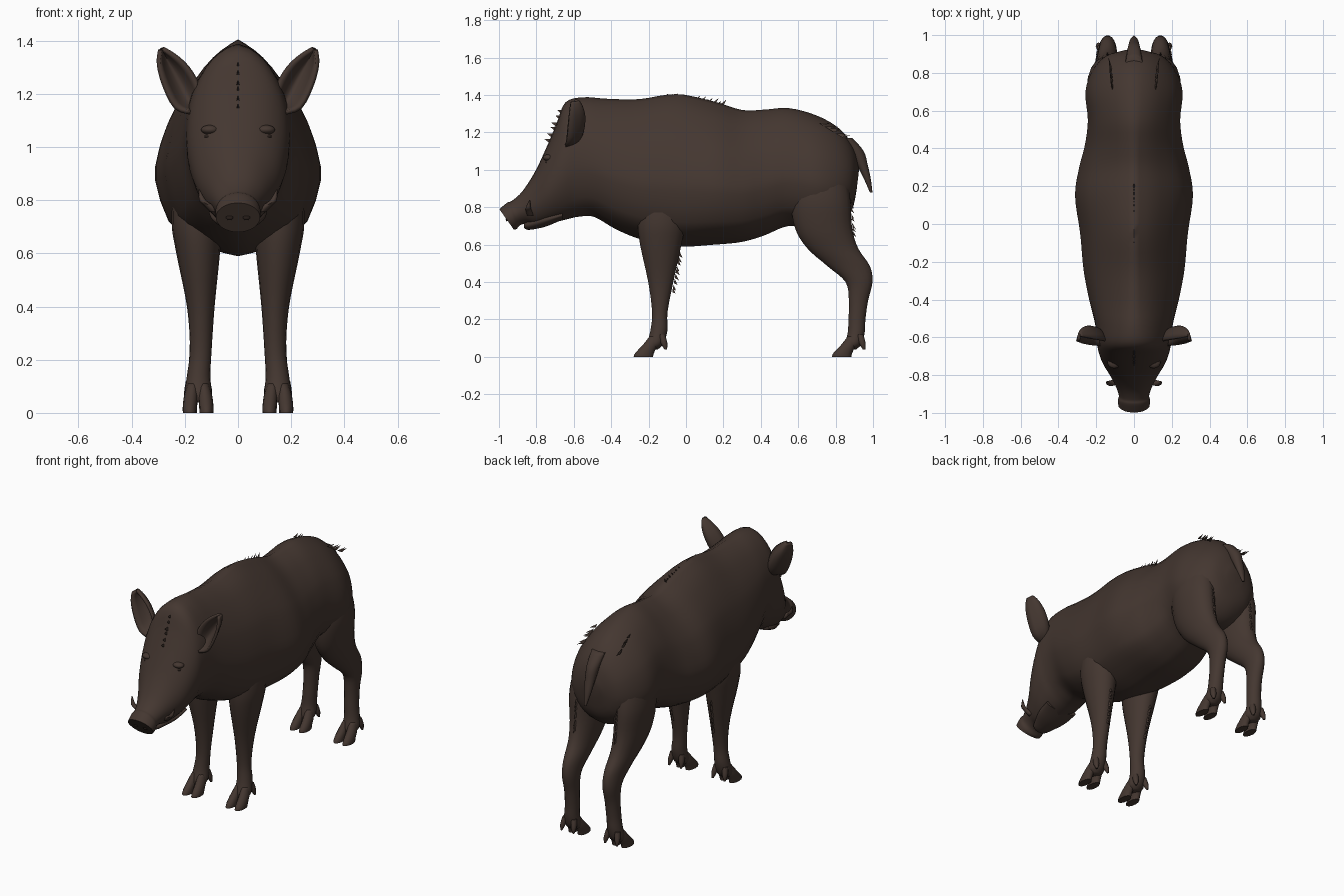
import bpy, bmesh, math, random
from mathutils import Vector

if "Cube" in bpy.data.objects:
    bpy.data.objects.remove(bpy.data.objects["Cube"])

random.seed(4)


def material(name, rgb):
    m = bpy.data.materials.new(name)
    m.diffuse_color = (*rgb, 1)
    m.use_nodes = True
    m.node_tree.nodes["Principled BSDF"].inputs["Base Color"].default_value = m.diffuse_color
    return m


HIDE = material("dark brown hide", (0.058, 0.038, 0.030))
DARK = material("blackish brown", (0.022, 0.014, 0.011))


def finish(name, bm, mat=HIDE, mirror=False, angle=60):
    bmesh.ops.recalc_face_normals(bm, faces=bm.faces)
    me = bpy.data.meshes.new(name)
    bm.to_mesh(me)
    bm.free()
    ob = bpy.data.objects.new(name, me)
    bpy.context.collection.objects.link(ob)
    me.materials.append(mat)
    if mirror:
        ob.modifiers.new("mirror", 'MIRROR')
    bpy.ops.object.select_all(action='DESELECT')
    bpy.context.view_layer.objects.active = ob
    ob.select_set(True)
    bpy.ops.object.shade_smooth_by_angle(angle=math.radians(angle))
    return ob


def spline(rows, steps):
    """Catmull-Rom interpolation of equal-length tuples."""
    out = []
    for i in range(len(rows) - 1):
        a, b, c, d = rows[max(i - 1, 0)], rows[i], rows[i + 1], rows[min(i + 2, len(rows) - 1)]
        for s in range(steps):
            t = s / steps
            out.append(tuple(0.5 * (2 * q + (r - p) * t + (2 * p - 5 * q + 4 * r - u) * t * t
                                    + (3 * q - p - 3 * r + u) * t ** 3)
                             for p, q, r, u in zip(a, b, c, d)))
    return out + [rows[-1]]


def bridge(bm, rings):
    vs = [[bm.verts.new(p) for p in r] for r in rings]
    n = len(vs[0])
    for a, b in zip(vs, vs[1:]):
        for i in range(n):
            bm.faces.new((a[i], a[(i + 1) % n], b[(i + 1) % n], b[i]))
    bm.faces.new(vs[0])
    bm.faces.new(vs[-1])


# Cross-section: (height fraction, width fraction), narrow towards the spine
HALF = spline([(0, 0), (.03, .33), (.08, .6), (.16, .84), (.36, 1), (.48, .97), (.58, .9),
               (.71, .76), (.87, .45), (.95, .22), (1, 0)], 2)


def trunk(bm, sections, steps=4):
    """Sections: y top, z top, y bottom, z bottom, half width, roundness."""
    rings = []
    for yt, zt, yb, zb, hw, rnd in spline(sections, steps):
        pts = []
        for t, w in HALF:
            t = min(max(t, 0), 1)
            x = hw * (w * (1 - rnd) + rnd * math.sqrt(max(0, 1 - (2 * t - 1) ** 2)))
            pts.append((x, yb + (yt - yb) * t, zb + (zt - zb) * t))
        rings.append(pts + [(-x, y, z) for x, y, z in pts[-2:0:-1]])
    bridge(bm, rings)


def limb(bm, sections, steps=4, n=18):
    """Horizontal elliptical rings: x, y, z, x radius, y radius."""
    bridge(bm, [[(x + rx * math.cos(k * math.tau / n), y + ry * math.sin(k * math.tau / n), z)
                 for k in range(n)] for x, y, z, rx, ry in spline(sections, steps)])


# Body, neck, head and snout in one loft
bm = bmesh.new()
trunk(bm, [
    (.925, 1.00, .912, .89, .05, .8), (.895, 1.12, .885, .78, .15, .6),
    (.82, 1.22, .81, .70, .22, .45), (.70, 1.29, .70, .68, .258, .35),
    (.55, 1.33, .55, .70, .245, .25), (.42, 1.322, .42, .65, .26, .1),
    (.30, 1.32, .30, .615, .29, 0), (.15, 1.365, .15, .60, .312, 0),
    (-.05, 1.405, -.05, .59, .285, 0), (-.25, 1.378, -.23, .625, .268, .1),
    (-.42, 1.38, -.37, .68, .24, .25), (-.55, 1.388, -.49, .748, .21, .5),
    (-.645, 1.36, -.57, .75, .197, .8), (-.695, 1.24, -.64, .735, .19, 1),
    (-.755, 1.10, -.72, .715, .165, 1), (-.81, .985, -.80, .70, .125, 1),
    (-.875, .885, -.85, .712, .095, 1), (-.93, .835, -.885, .705, .08, 1),
    (-.955, .825, -.905, .685, .085, 1), (-.998, .79, -.92, .68, .083, 1)])
finish("body_and_head", bm)

# Lower jaw
bm = bmesh.new()
trunk(bm, [(-.66, .78, -.66, .735, .11, 1), (-.74, .77, -.74, .70, .10, 1),
           (-.81, .75, -.81, .683, .07, 1), (-.85, .73, -.85, .68, .05, 1),
           (-.868, .72, -.865, .69, .025, 1)])
finish("lower_jaw", bm)

# Legs, each with two toes and two dewclaws
FRONT = [(.15, -.12, .88, .09, .13), (.155, -.13, .72, .095, .13), (.15, -.135, .60, .082, .112),
         (.14, -.135, .40, .052, .068), (.14, -.14, .24, .041, .042),
         (.148, -.145, .14, .044, .046), (.15, -.165, .07, .05, .045), (.15, -.18, .04, .03, .03)]
HIND = [(.13, .72, 1.02, .09, .13), (.155, .72, .85, .095, .16), (.15, .735, .69, .085, .155),
        (.145, .785, .58, .068, .138), (.14, .87, .485, .054, .115), (.14, .925, .40, .046, .073),
        (.14, .922, .30, .041, .052), (.143, .914, .20, .041, .046),
        (.148, .91, .13, .044, .046), (.15, .895, .07, .05, .045), (.15, .88, .04, .03, .03)]
for name, rows, dy in (("front_legs", FRONT, 0), ("hind_legs", HIND, 1.06)):
    bm = bmesh.new()
    limb(bm, rows)
    for s in (-1, 1):
        limb(bm, [(.15 + s * .02, dy - .165, .11, .02, .03), (.15 + s * .027, dy - .19, .065, .026, .04),
                  (.15 + s * .031, dy - .222, .02, .027, .05), (.15 + s * .031, dy - .228, 0, .026, .052)], 3, 12)
        limb(bm, [(.15 + s * .03, dy - .13, .12, .016, .018), (.15 + s * .037, dy - .118, .075, .016, .018),
                  (.15 + s * .041, dy - .108, .04, .006, .007)], 3, 8)
    finish(name, bm, mirror=True)

# Tail
bm = bmesh.new()
limb(bm, [(0, .86, 1.17, .045, .03), (0, .91, 1.10, .038, .04), (0, .945, 1.02, .03, .028),
          (0, .97, .95, .022, .018), (0, .99, .88, .007, .007)], 4, 12)
finish("tail", bm)

# Cupped ears: inner edge and outer edge curves in x, z, bowed to the back between them
INNER = [(.145, 1.15), (.15, 1.23), (.19, 1.30), (.24, 1.345), (.283, 1.37)]
OUTER = [(.18, 1.13), (.235, 1.15), (.277, 1.23), (.298, 1.31), (.293, 1.365)]
bm = bmesh.new()
rows = []
for k, ((xi, zi), (xo, zo)) in enumerate(zip(spline(INNER, 3), spline(OUTER, 3))):
    u = k / 12
    cup = .075 * math.sin(math.pi * (.18 + .72 * u))
    rows.append([bm.verts.new((xi + (xo - xi) * v / 8,
                               -.625 + .03 * u + cup * math.sin(math.pi * v / 8) - .02 * v / 8,
                               zi + (zo - zi) * v / 8)) for v in range(9)])
for a, b in zip(rows, rows[1:]):
    for i in range(8):
        bm.faces.new((a[i], a[i + 1], b[i + 1], b[i]))
ear = finish("ears", bm, mirror=True)
sol = ear.modifiers.new("thickness", 'SOLIDIFY')
sol.thickness, sol.offset = .016, 0

# Tusks
bm = bmesh.new()
limb(bm, [(.085, -.83, .755, .02, .018), (.11, -.84, .78, .018, .016),
          (.133, -.843, .80, .013, .013), (.146, -.835, .84, .002, .002)], 4, 8)
finish("tusks", bm, mirror=True)


def blob(bm, loc, size):
    new = bmesh.ops.create_uvsphere(bm, u_segments=14, v_segments=8, radius=1)["verts"]
    for v in new:
        v.co = Vector(loc) + Vector(a * b for a, b in zip(v.co, size))


# Brow and eyelid swellings, then eyes and nostrils
bm = bmesh.new()
blob(bm, (.105, -.735, 1.065), (.035, .03, .018))
finish("brows", bm, mirror=True)
bm = bmesh.new()
blob(bm, (.112, -.738, 1.04), (.017, .017, .011))
finish("eyes", bm, DARK, mirror=True)
bm = bmesh.new()
blob(bm, (.032, -.958, .737), (.015, .006, .012))
finish("nostrils", bm, DARK, mirror=True)


def bristles(bm, start, end, lean, count):
    """Row of thin flat hair spikes between two points."""
    a, b, lean = Vector(start), Vector(end), Vector(lean)
    for k in range(count):
        p = a.lerp(b, (k + random.random() * .6) / count)
        side = (b - a).normalized() * .012
        tip = p + lean * random.uniform(.7, 1.2)
        w = Vector((.006, 0, 0))
        v = [bm.verts.new(q) for q in (p - side, p + side + w, p + side - w, tip)]
        for f in ((0, 1, 2), (0, 1, 3), (1, 2, 3), (2, 0, 3)):
            bm.faces.new([v[i] for i in f])


# Mane along the spine and forehead
bm = bmesh.new()
bristles(bm, (0, -.12, 1.385), (0, .20, 1.34), (0, .03, .032), 14)
bristles(bm, (0, -.66, 1.32), (0, -.73, 1.14), (0, -.03, .01), 6)
finish("mane_bristles", bm, angle=20)

# Hair on the backs of the legs and the rump
bm = bmesh.new()
bristles(bm, (.15, -.035, .56), (.14, -.075, .34), (0, .02, -.025), 9)
bristles(bm, (.14, .875, .85), (.14, .895, .64), (0, .02, -.025), 8)
bristles(bm, (.115, .72, 1.245), (.125, .84, 1.17), (.01, .05, .004), 6)
finish("leg_and_rump_bristles", bm, mirror=True, angle=20)
